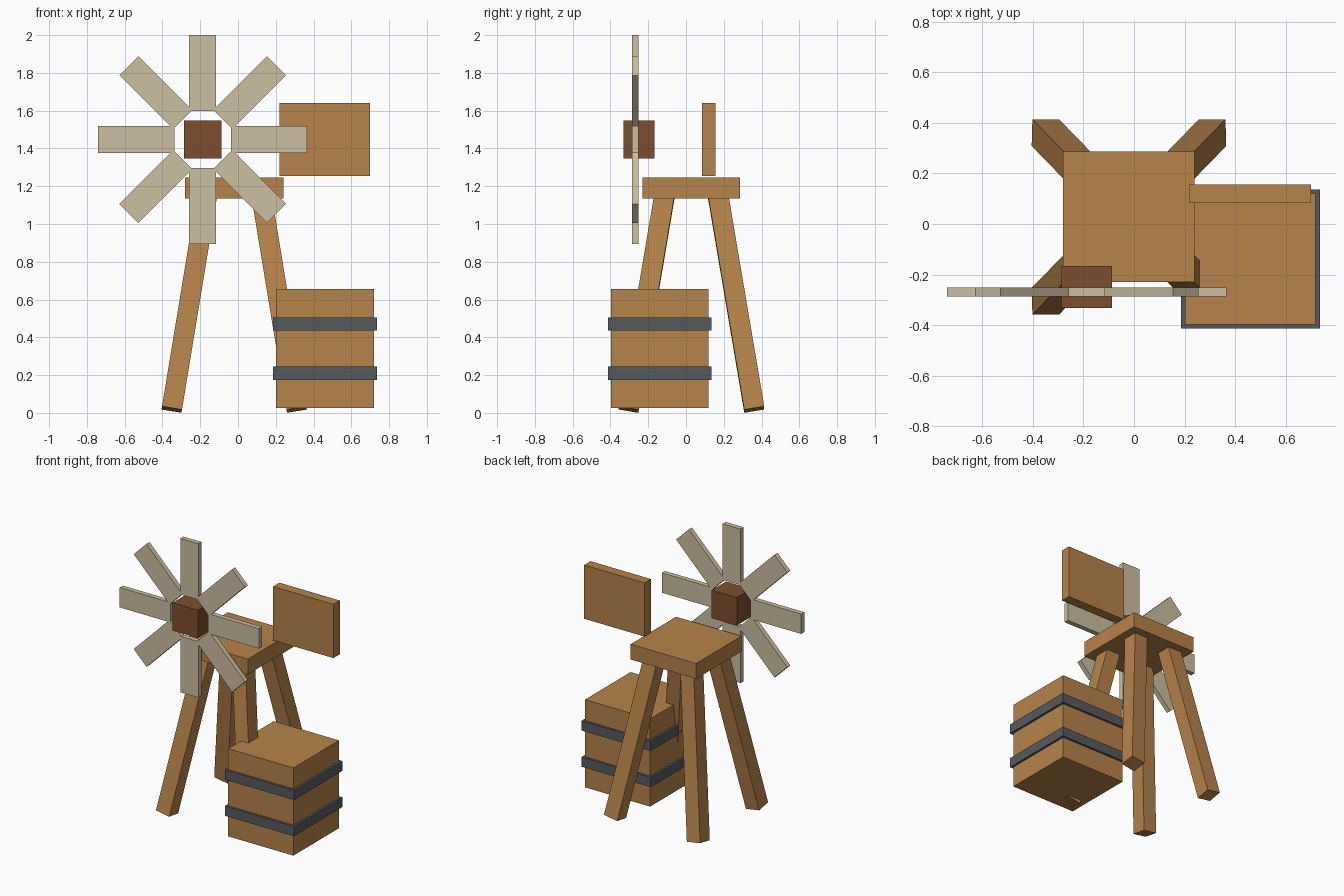
import bpy
from math import pi, sin, cos, atan
from mathutils import Matrix, Vector

if "Cube" in bpy.data.objects:
    bpy.data.objects.remove(bpy.data.objects["Cube"], do_unlink=True)


def material(name, rgb):
    linear = [((c / 255 + 0.055) / 1.055) ** 2.4 for c in rgb] + [1]
    mat = bpy.data.materials.new(name)
    mat.use_nodes = True
    mat.diffuse_color = linear
    mat.node_tree.nodes["Principled BSDF"].inputs["Base Color"].default_value = linear
    return mat


wood = material("warm wood", (182, 131, 74))
dark_wood = material("dark wood", (124, 79, 46))
pale_wood = material("pale wood", (204, 191, 161))
iron = material("iron grey", (86, 90, 93))


def box(name, centre, size, mat, rotation=None):
    """Box with its size baked into the mesh and an optional rotation."""
    bpy.ops.mesh.primitive_cube_add(size=1)
    obj = bpy.context.object
    obj.name = obj.data.name = name
    obj.data.transform(Matrix.Diagonal((*size, 1)))
    obj.location = centre
    if rotation:
        obj.rotation_euler = rotation
    obj.data.materials.append(mat)
    return obj


# Stool platform
PX, PY = -0.02, 0.028
box("platform", (PX, PY, 1.19), (0.52, 0.516, 0.11), wood)

# Four splayed legs, tops buried in the platform
for side, sx in (("right", -1), ("left", 1)):
    for end, sy in (("front", -1), ("back", 1)):
        foot = Vector((PX + sx * 0.332, PY + sy * 0.332, 0.018))
        top = Vector((PX + sx * 0.138, PY + sy * 0.138, 1.18))
        axis = top - foot
        ax = atan(-axis.y / axis.z)
        ay = atan(axis.x / axis.z * cos(ax))
        box(f"{end}_{side}_leg", (foot + top) / 2,
            (0.107, 0.107, axis.length), wood, (ax, ay, 0))

# Crate with two iron bands
CX, CY = 0.46, -0.139
box("crate", (CX, CY, 0.34), (0.518, 0.518, 0.63), wood)
for name, z in (("lower_band", 0.21), ("upper_band", 0.47)):
    box(name, (CX, CY, z), (0.55, 0.55, 0.07), iron)

# Tail panel
box("tail_panel", (0.46, 0.12, 1.448), (0.48, 0.072, 0.386), wood)

# Wheel hub and eight blades around it
WX, WZ = -0.187, 1.447
box("hub", (WX, -0.249, WZ), (0.2, 0.165, 0.2), dark_wood)
inner, outer = 0.15, 0.553
mid = (inner + outer) / 2
for i in range(8):
    a = i * pi / 4
    box(f"blade_{i + 1}", (WX + mid * cos(a), -0.2685, WZ + mid * sin(a)),
        (outer - inner, 0.035, 0.143), pale_wood, (0, -a, 0))
